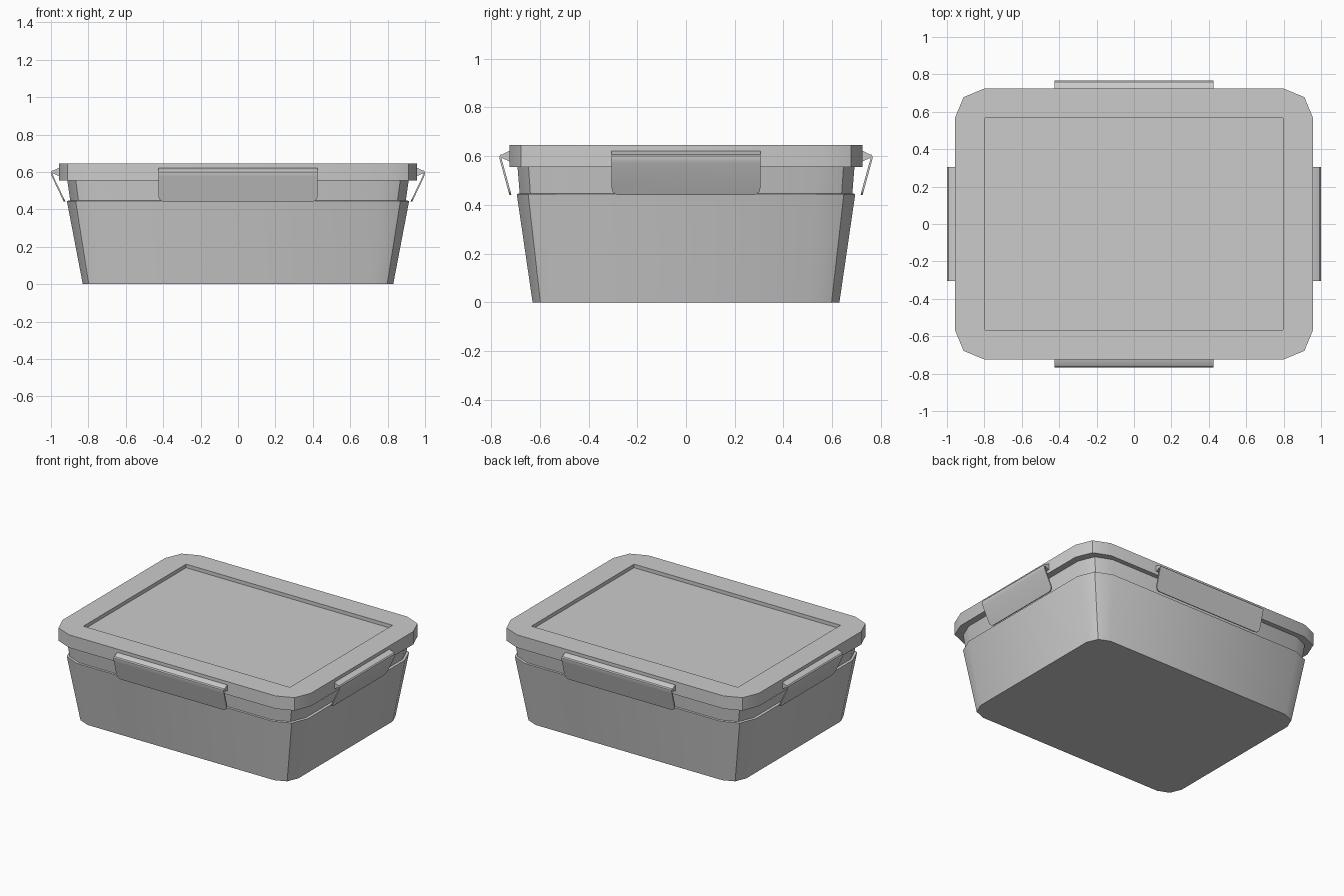
import bpy, bmesh
from math import sin, cos, pi, radians
from mathutils import Matrix, Vector

if "Cube" in bpy.data.objects:
    bpy.data.objects.remove(bpy.data.objects["Cube"])


def finish(bm, name):
    bmesh.ops.remove_doubles(bm, verts=bm.verts, dist=1e-5)
    bmesh.ops.recalc_face_normals(bm, faces=bm.faces)
    mesh = bpy.data.meshes.new(name)
    bm.to_mesh(mesh)
    bm.free()
    ob = bpy.data.objects.new(name, mesh)
    bpy.context.collection.objects.link(ob)
    bpy.ops.object.select_all(action='DESELECT')
    ob.select_set(True)
    bpy.context.view_layer.objects.active = ob
    bpy.ops.object.shade_smooth_by_angle(angle=radians(30))
    return ob


def ring(bm, hx, hy, r, z):
    """Rectangle with two-segment rounded corners."""
    verts = []
    for q, (sx, sy) in enumerate([(1, 1), (-1, 1), (-1, -1), (1, -1)]):
        for i in range(3):
            a = q * pi / 2 + i * pi / 4
            verts.append(bm.verts.new((sx * (hx - r) + r * cos(a),
                                       sy * (hy - r) + r * sin(a), z)))
    return verts


def loft(name, rings):
    bm = bmesh.new()
    loops = [ring(bm, *p) for p in rings]
    n = len(loops[0])
    for a, b in zip(loops, loops[1:]):
        for i in range(n):
            j = (i + 1) % n
            bm.faces.new((a[i], a[j], b[j], b[i]))
    bm.faces.new(loops[0])
    bm.faces.new(loops[-1])
    return finish(bm, name)


def extrude_profile(name, profile, half, rot, corner=0.0):
    """Extrude an (outward, z) profile along x, then turn it to its side."""
    bm = bmesh.new()
    ends = [[bm.verts.new((x, -d, z)) for d, z in profile] for x in (-half, half)]
    n = len(profile)
    for i in range(n):
        j = (i + 1) % n
        bm.faces.new((ends[0][i], ends[0][j], ends[1][j], ends[1][i]))
    for e in ends:
        bm.faces.new(e)
    if corner:  # round the two free lower corners
        low = n // 2
        edges = [bm.edges.get((e[low - 1], e[low])) for e in ends]
        bmesh.ops.bevel(bm, geom=edges, offset=corner, segments=3,
                        profile=0.5, affect='EDGES')
    bmesh.ops.transform(bm, matrix=Matrix.Rotation(rot, 4, 'Z'), verts=bm.verts)
    return finish(bm, name)


# Tapered tub with a stepped rim
loft("tub", [(0.83, 0.63, 0.11, 0), (0.915, 0.695, 0.16, 0.445),
             (0.897, 0.683, 0.15, 0.447), (0.915, 0.693, 0.155, 0.57)])

# Lid with a recessed rectangular panel
loft("lid", [(0.958, 0.725, 0.16, 0.555), (0.958, 0.725, 0.16, 0.645),
             (0.797, 0.566, 0, 0.645), (0.797, 0.566, 0, 0.62)])

# Four latches: hinge bar on the lid edge and a thin flap hanging from it
sides = [("front", 0.725, 0.425, 0, 0.003), ("back", 0.725, 0.425, pi, 0.003),
         ("right", 0.958, 0.305, pi / 2, 0.03), ("left", 0.958, 0.305, -pi / 2, 0.03)]
for name, d, half, rot, inset in sides:
    hinge = [(-0.01, 0.622), (0.0, 0.622), (0.033, 0.605),
             (0.033, 0.594), (0.0, 0.578), (-0.01, 0.578)]
    extrude_profile(name + "_hinge", [(d + o, z) for o, z in hinge], half, rot)
    outer = [(0.028, 0.608), (0.035, 0.607), (0.041, 0.600), (0.041, 0.590),
             (0.036, 0.572), (-inset + 0.003, 0.44)]
    inner = [(-inset - 0.005, 0.442), (0.028, 0.574), (0.033, 0.590),
             (0.033, 0.597), (0.031, 0.600), (0.028, 0.600)]
    extrude_profile(name + "_latch", [(d + o, z) for o, z in outer + inner],
                    half, rot, 0.03)
